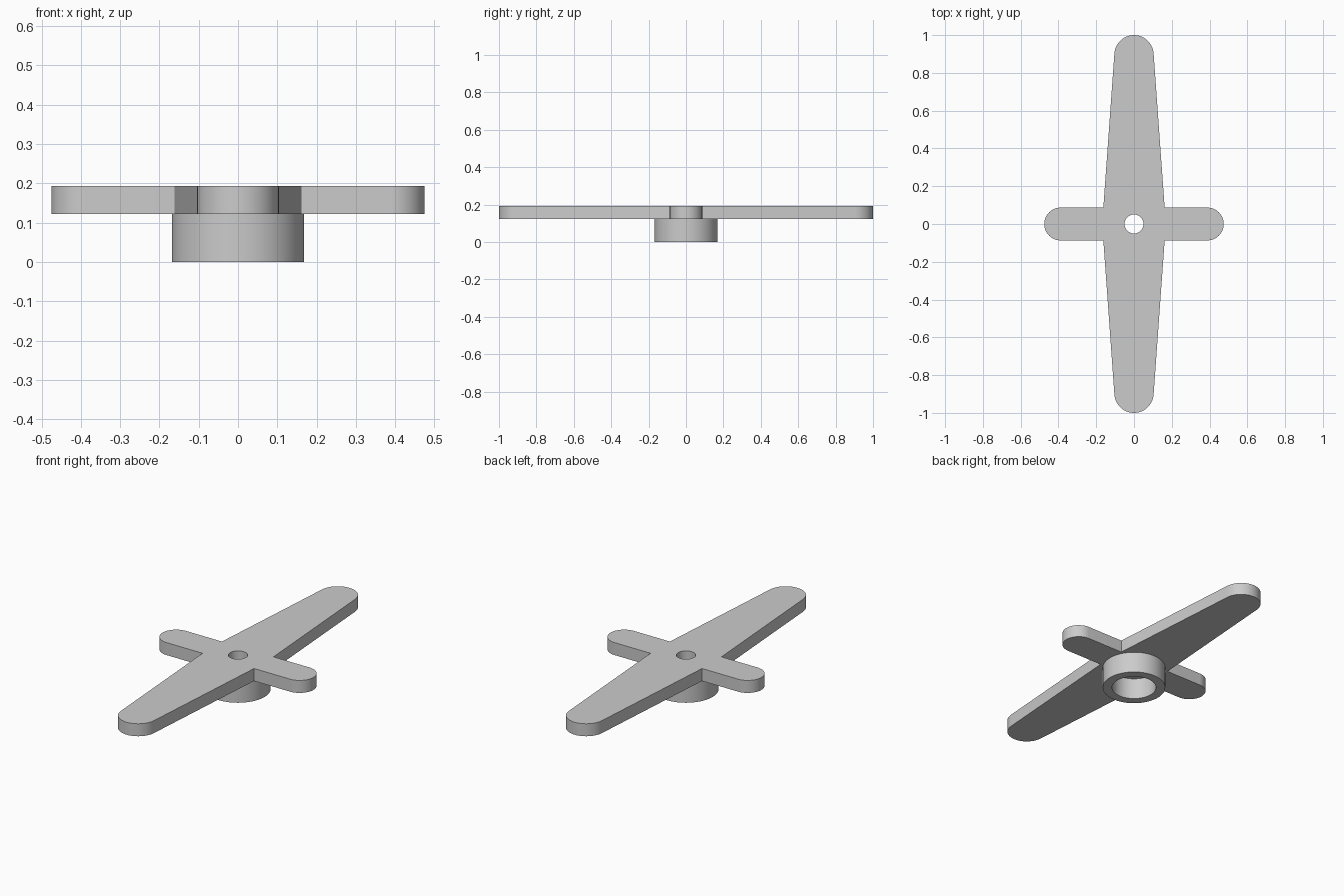
import bpy, bmesh
from math import sin, cos, asin, pi, sqrt

if "Cube" in bpy.data.objects:
    bpy.data.objects.remove(bpy.data.objects["Cube"])

HUB_R, BORE_R, HOLE_R = 0.168, 0.118, 0.05
Z_HUB, Z_TOP = 0.122, 0.193
TIP_R = 0.104            # rounded end of each long blade
TIP_Y = 1.0 - TIP_R
ARM_R = 0.087            # half width of each short arm
ARM_X = 0.475 - ARM_R


def arc(cx, cy, r, a0, a1, n):
    return [(cx + r * cos(a0 + (a1 - a0) * i / n),
             cy + r * sin(a0 + (a1 - a0) * i / n)) for i in range(n + 1)]


def circle(r, n=96):
    return arc(0, 0, r, 0, 2 * pi, n)[:-1]


def extruded(name, loops, z0, z1):
    """Solid from a closed outline plus hole outlines, from z0 to z1."""
    curve = bpy.data.curves.new(name, 'CURVE')
    curve.dimensions = '2D'
    curve.fill_mode = 'BOTH'
    curve.extrude = (z1 - z0) / 2
    for loop in loops:
        spline = curve.splines.new('POLY')
        spline.points.add(len(loop) - 1)
        for p, (x, y) in zip(spline.points, loop):
            p.co = (x, y, 0, 1)
        spline.use_cyclic_u = True
    obj = bpy.data.objects.new(name, curve)
    bpy.context.collection.objects.link(obj)
    bpy.ops.object.select_all(action='DESELECT')
    obj.select_set(True)
    bpy.context.view_layer.objects.active = obj
    bpy.ops.object.convert(target='MESH')
    obj = bpy.context.object
    obj.name = name

    # Weld caps to walls and lift into place
    bm = bmesh.new()
    bm.from_mesh(obj.data)
    bmesh.ops.remove_doubles(bm, verts=bm.verts, dist=1e-5)
    bmesh.ops.translate(bm, verts=bm.verts, vec=(0, 0, (z0 + z1) / 2))
    bmesh.ops.recalc_face_normals(bm, faces=bm.faces)
    bm.to_mesh(obj.data)
    bm.free()
    bpy.ops.object.shade_smooth_by_angle(angle=pi / 6)
    return obj


# Cross outline: blade sides are tangent to the hub circle and the tip circle
taper = asin((HUB_R - TIP_R) / TIP_Y)
notch_x = (HUB_R - ARM_R * sin(taper)) / cos(taper)
half = (arc(ARM_X, 0, ARM_R, -pi / 2, pi / 2, 32)
        + [(notch_x, ARM_R)]
        + arc(0, TIP_Y, TIP_R, taper, pi - taper, 32)
        + [(-notch_x, ARM_R)])
outline = half + [(-x, -y) for x, y in half]

# Four-armed plate with the screw hole
extruded("arm_plate", [outline, circle(HOLE_R)], Z_HUB, Z_TOP)

# Hub collar with its wider bore, open underneath
extruded("hub_collar", [circle(HUB_R), circle(BORE_R)], 0, Z_HUB)
